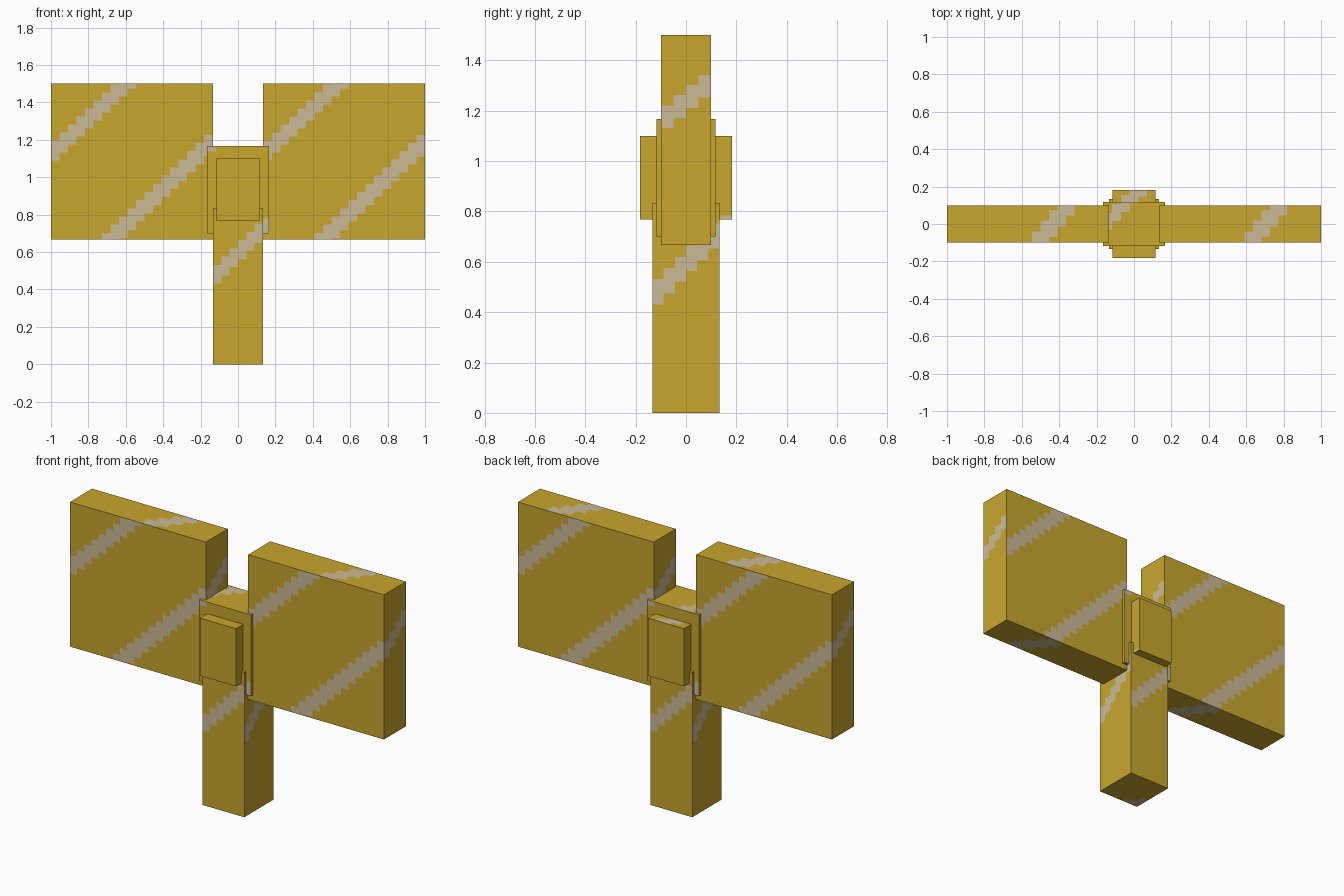
import bpy, bmesh
from mathutils import Vector

if "Cube" in bpy.data.objects:
    bpy.data.objects.remove(bpy.data.objects["Cube"])


def material(name, rgb):
    m = bpy.data.materials.new(name)
    m.diffuse_color = (*rgb, 1)
    m.use_nodes = True
    m.node_tree.nodes["Principled BSDF"].inputs["Base Color"].default_value = m.diffuse_color
    return m


GOLD = material("gold", (0.578, 0.381, 0.027))
SHINE = material("pale_shine", (0.597, 0.491, 0.305))

X, Y, Z = Vector((1, 0, 0)), Vector((0, 1, 0)), Vector((0, 0, 1))
# outward normal, right and up directions of each box side
SIDES = {"front": (-Y, X, Z), "back": (Y, -X, Z), "right": (X, Y, Z),
         "left": (-X, -Y, Z), "top": (Z, X, Y), "bottom": (-Z, X, -Y)}
STEP = 0.046


def striped_box(name, lo, hi, bands):
    """Box whose sides carry stepped diagonal bands (offset, slope, thickness)."""
    lo, hi = Vector(lo), Vector(hi)
    mid, half = (lo + hi) / 2, (hi - lo) / 2
    bm = bmesh.new()
    for side, (n, u, v) in SIDES.items():
        reach = [sum(abs(d[i]) * half[i] for i in range(3)) for d in (n, u, v)]
        hn, hu, hv = reach
        side_bands = bands.get(side, [])
        cols = max(1, round(2 * hu / STEP)) if side_bands else 1
        for c in range(cols):
            a, b = -hu + 2 * hu * c / cols, -hu + 2 * hu * (c + 1) / cols
            # cut each column where a band begins and ends
            spans = []
            for off, slope, thick in side_bands:
                s = off + slope * (a + b) / 2
                spans.append((max(-hv, min(hv, s)), max(-hv, min(hv, s + thick))))
            cuts = sorted({-hv, hv, *[e for s in spans for e in s]})
            for p, q in zip(cuts, cuts[1:]):
                if q - p < 1e-4:
                    continue
                quad = [bm.verts.new(mid + n * hn + u * i + v * j)
                        for i, j in ((a, p), (b, p), (b, q), (a, q))]
                face = bm.faces.new(quad)
                m = (p + q) / 2
                face.material_index = int(any(s < m < e for s, e in spans))
    bmesh.ops.remove_doubles(bm, verts=bm.verts, dist=1e-5)
    mesh = bpy.data.meshes.new(name)
    bm.to_mesh(mesh)
    bm.free()
    mesh.materials.append(GOLD)
    mesh.materials.append(SHINE)
    obj = bpy.data.objects.new(name, mesh)
    bpy.context.collection.objects.link(obj)


def paired(front, side, cap_top, cap_bottom):
    return {"front": front, "back": front, "left": side, "right": side,
            "top": cap_top, "bottom": cap_bottom}


# two broad slabs
slab_cap = [(-0.24, 1.25, 0.144)]
slab = paired([(0.392, 0.94, 0.105), (-0.365, 0.96, 0.115)],
              [(0.108, 0.8, 0.09)], slab_cap, slab_cap)
striped_box("left_slab", (-1, -0.1, 0.667), (-0.135, 0.1, 1.5), slab)
striped_box("right_slab", (0.135, -0.1, 0.667), (1, 0.1, 1.5), slab)

# handle post
post = [(0.125, 1, 0.1)]
striped_box("handle", (-0.133, -0.133, 0), (0.133, 0.133, 0.833),
            paired(post, post, [], [(0.155, 1, 0.08)]))

# joining block between the slabs
striped_box("centre_block", (-0.165, -0.117, 0.7), (0.165, 0.117, 1.167),
            paired([(0.345, 1, 0.08), (-0.385, 1, 0.09)], [],
                   [(0.11, 1, 0.09)], []))

# raised boss through the centre block
striped_box("boss", (-0.115, -0.183, 0.768), (0.115, 0.183, 1.1),
            paired([], [(-0.41, 1, 0.1)], [(0.1, 1, 0.1)], []))
